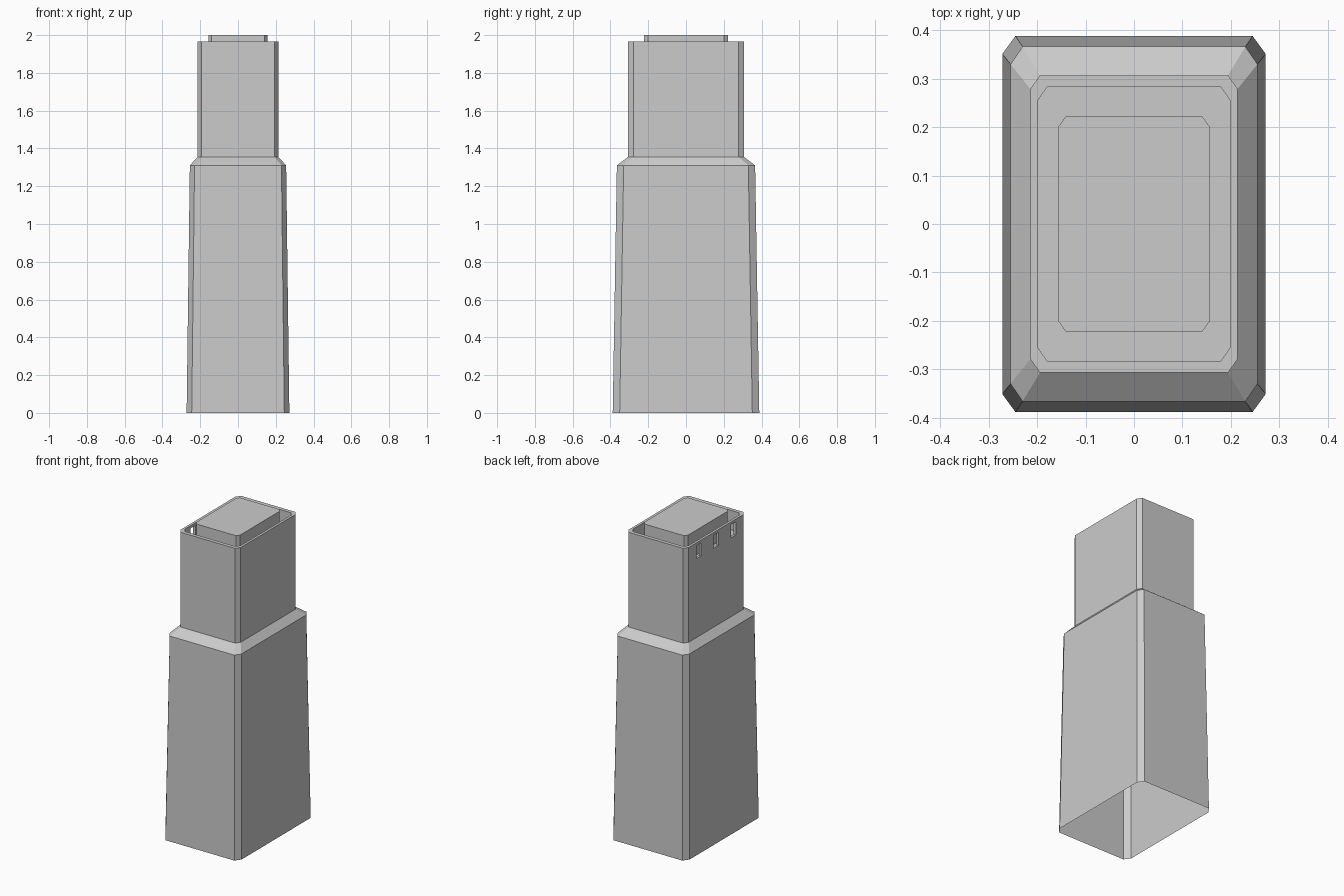
import bpy, bmesh

if "Cube" in bpy.data.objects:
    bpy.data.objects.remove(bpy.data.objects["Cube"])

FLOOR = 1.84  # roof recess level

# z, half width, half depth, corner cut in x, corner cut in y
PROFILE = [
    (0.0, 0.272, 0.388, 0.027, 0.037),
    (1.31, 0.255, 0.366, 0.025, 0.036),
    (1.355, 0.214, 0.307, 0.020, 0.028),
    (1.965, 0.214, 0.307, 0.020, 0.028),
    (1.965, 0.198, 0.283, 0.019, 0.027),
    (FLOOR, 0.198, 0.283, 0.019, 0.027),
    (FLOOR, 0.156, 0.222, 0.015, 0.021),
    (2.0, 0.156, 0.222, 0.015, 0.021),
]


def ring(bm, z, hx, hy, cx, cy):
    pts = [(hx, -hy + cy), (hx, hy - cy), (hx - cx, hy), (-hx + cx, hy),
           (-hx, hy - cy), (-hx, -hy + cy), (-hx + cx, -hy), (hx - cx, -hy)]
    return [bm.verts.new((x, y, z)) for x, y in pts]


def add_object(name, bm):
    mesh = bpy.data.meshes.new(name)
    bm.to_mesh(mesh)
    bm.free()
    obj = bpy.data.objects.new(name, mesh)
    bpy.context.collection.objects.link(obj)
    return obj


# Tower shell: tapered base, shoulder, upper shaft, parapet and roof block
bm = bmesh.new()
rings = [ring(bm, *p) for p in PROFILE]
for a, b in zip(rings, rings[1:]):
    for i in range(8):
        j = (i + 1) % 8
        bm.faces.new((a[i], a[j], b[j], b[i]))
bm.faces.new(rings[-1])
bm.faces.new(rings[0][::-1])
bmesh.ops.recalc_face_normals(bm, faces=bm.faces[:])
tower = add_object("tower_shell", bm)

# Three slots through the left parapet wall
bm = bmesh.new()
for y in (-0.176, 0.0, 0.176):
    cube = bmesh.ops.create_cube(bm, size=1)["verts"]
    bmesh.ops.scale(bm, vec=(0.07, 0.05, 0.085), verts=cube)
    bmesh.ops.translate(bm, vec=(-0.21, y, 1.905), verts=cube)
cutter = add_object("slot_cutter", bm)
cutter.hide_render = True

mod = tower.modifiers.new("slots", "BOOLEAN")
mod.operation = "DIFFERENCE"
mod.solver = "EXACT"
mod.object = cutter
bpy.context.view_layer.objects.active = tower
bpy.ops.object.modifier_apply(modifier=mod.name)
bpy.data.objects.remove(cutter)

# Open underside
bm = bmesh.new()
bm.from_mesh(tower.data)
under = [f for f in bm.faces if f.calc_center_median().z < 0.001]
bmesh.ops.delete(bm, geom=under, context="FACES")
bm.to_mesh(tower.data)
bm.free()
